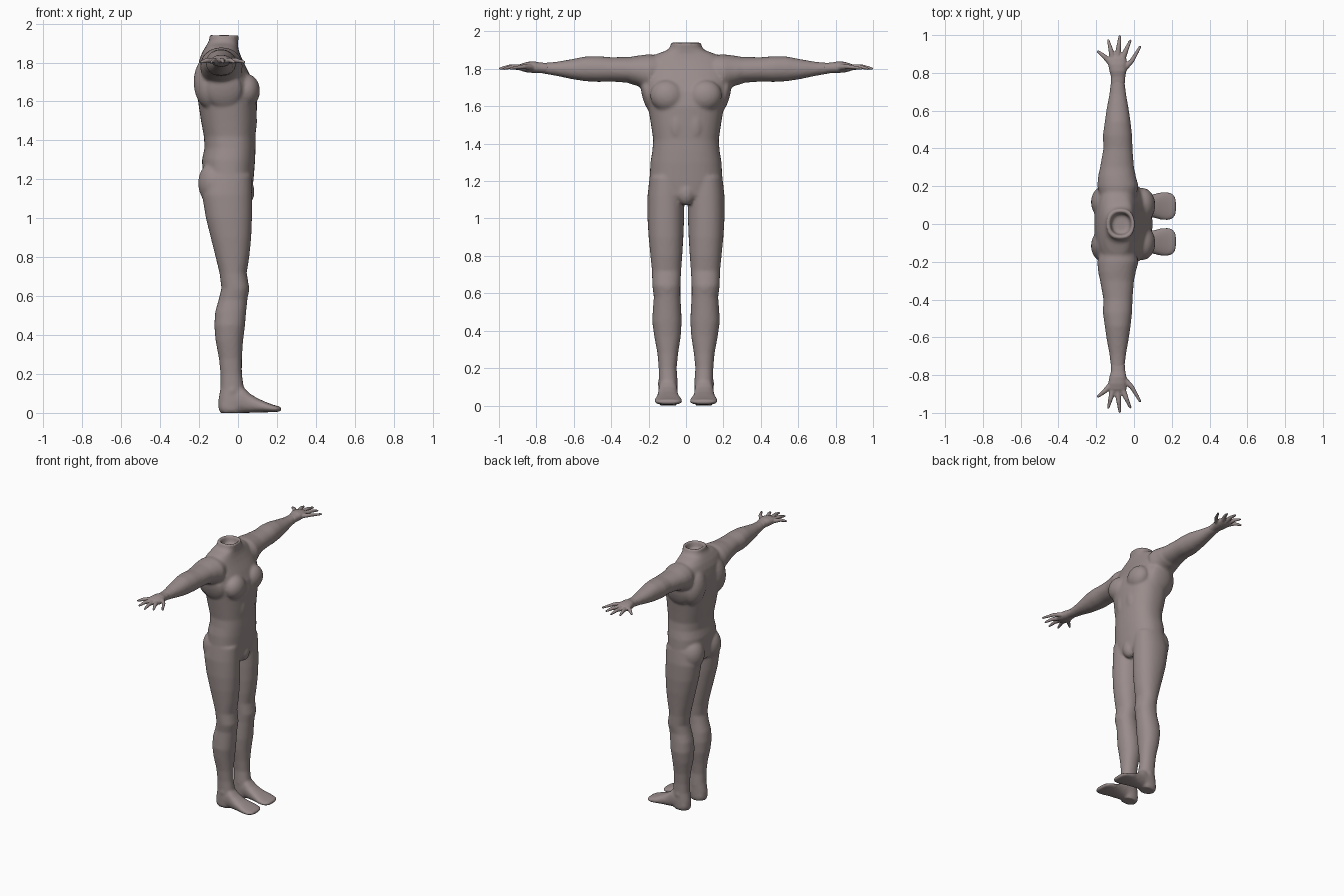
import bpy, bmesh, math
from mathutils import Vector, Matrix

skin = bpy.data.materials.new("skin mauve grey")
skin.diffuse_color = (0.32, 0.265, 0.26, 1)


def loft(bm, axis, rows, power=2.0, seg=28, flip=1):
    """Skin rounded rings (t, u_lo, u_hi, v_lo, v_hi) along an axis; flip mirrors y."""
    rings = []
    for t, u0, u1, v0, v1 in rows:
        ring = []
        for i in range(seg):
            a = 2 * math.pi * i / seg
            c, s = math.cos(a), math.sin(a)
            u = (u0 + u1) / 2 + (u1 - u0) / 2 * math.copysign(abs(c) ** (2 / power), c)
            v = (v0 + v1) / 2 + (v1 - v0) / 2 * math.copysign(abs(s) ** (2 / power), s)
            p = {'x': (t, u, v), 'y': (u, t, v), 'z': (u, v, t)}[axis]
            ring.append(bm.verts.new((p[0], p[1] * flip, p[2])))
        rings.append(ring)
    for a, b in zip(rings, rings[1:]):
        for i in range(seg):
            j = (i + 1) % seg
            bm.faces.new((a[i], a[j], b[j], b[i]))
    bm.faces.new(rings[0])
    bm.faces.new(rings[-1])


def ball(bm, centre, radii, flip=1, tilt=0):
    """Ellipsoid muscle mass, tilted about x."""
    m = (Matrix.Translation((centre[0], centre[1] * flip, centre[2]))
         @ Matrix.Rotation(tilt * flip, 4, 'X') @ Matrix.Diagonal((*radii, 1)))
    bmesh.ops.create_uvsphere(bm, u_segments=24, v_segments=14, radius=1, matrix=m)


def rod(bm, a, b, r0, r1, flip=1):
    """Tapered finger segment with rounded ends."""
    a, b = (Vector((p[0], p[1] * flip, p[2])) for p in (a, b))
    d = b - a
    m = Matrix.Translation((a + b) / 2) @ d.to_track_quat('Z', 'Y').to_matrix().to_4x4()
    bmesh.ops.create_cone(bm, cap_ends=True, segments=12, radius1=r0, radius2=r1,
                          depth=d.length, matrix=m)
    for p, r in ((a, r0), (b, r1)):
        bmesh.ops.create_uvsphere(bm, u_segments=12, v_segments=8, radius=r,
                                  matrix=Matrix.Translation(p))


def finish(bm, name, voxel, rounds):
    """Fuse the overlapping masses into one smooth skin."""
    bmesh.ops.recalc_face_normals(bm, faces=bm.faces)
    me = bpy.data.meshes.new(name)
    bm.to_mesh(me)
    bm.free()
    me.materials.append(skin)
    ob = bpy.data.objects.new(name, me)
    bpy.context.collection.objects.link(ob)
    r = ob.modifiers.new("fuse", 'REMESH')
    r.mode, r.voxel_size, r.use_smooth_shade = 'VOXEL', voxel, True
    s = ob.modifiers.new("soften", 'SMOOTH')
    s.factor, s.iterations = 0.5, rounds
    return ob


body = bmesh.new()

# torso from crotch to neck, the last rows turn down into the hollow neck
torso = [(1.09, -.10, .05, .06), (1.12, -.17, .07, .15), (1.2, -.18, .08, .195),
         (1.3, -.185, .088, .19), (1.36, -.172, .09, .18), (1.42, -.175, .09, .175),
         (1.5, -.19, .095, .187), (1.6, -.205, .098, .203), (1.68, -.21, .085, .228),
         (1.75, -.21, .055, .24), (1.81, -.20, .025, .235), (1.85, -.185, .008, .21),
         (1.88, -.168, .0, .155), (1.9, -.155, .0, .1), (1.92, -.146, .002, .083),
         (1.943, -.148, .006, .08), (1.943, -.128, -.012, .062), (1.89, -.115, -.025, .05)]
loft(body, 'z', [(z, a, b, -w, w) for z, a, b, w in torso], 2.35, 40)
ball(body, (.04, 0, 1.135), (.045, .05, .065))

leg = [(1.22, -.17, .07, .015, .195), (1.12, -.185, .072, .008, .206),
       (1.0, -.165, .072, .01, .206), (.9, -.14, .068, .014, .2), (.8, -.115, .058, .02, .19),
       (.72, -.095, .045, .026, .182), (.64, -.085, .058, .03, .18), (.58, -.1, .048, .03, .172),
       (.52, -.117, .042, .026, .177), (.45, -.122, .036, .023, .181), (.37, -.115, .026, .028, .17),
       (.28, -.098, .02, .042, .153), (.2, -.09, .02, .05, .146), (.13, -.09, .03, .045, .146),
       (.07, -.1, .04, .045, .148), (.02, -.1, .03, .045, .148), (0, -.092, .02, .052, .14)]
foot = [(-.085, .055, .14, 0, .06), (-.04, .045, .148, 0, .12), (.02, .045, .148, 0, .14),
        (.06, .042, .152, 0, .1), (.1, .034, .158, .002, .075), (.15, .02, .17, .003, .053),
        (.185, .018, .17, .004, .04), (.21, .03, .158, .006, .034), (.224, .055, .13, .01, .028)]
arm = [(.12, -.17, .0, 1.72, 1.87), (.2, -.195, .025, 1.68, 1.878), (.25, -.19, .01, 1.705, 1.872),
       (.3, -.18, .0, 1.725, 1.864), (.4, -.162, -.008, 1.732, 1.862),
       (.47, -.165, -.01, 1.73, 1.868), (.54, -.155, -.018, 1.734, 1.866),
       (.61, -.145, -.028, 1.745, 1.852), (.69, -.13, -.042, 1.762, 1.838),
       (.76, -.122, -.05, 1.774, 1.832), (.8, -.118, -.052, 1.782, 1.834)]

for s in (1, -1):
    loft(body, 'z', leg, 2.2, flip=s)
    loft(body, 'x', foot, 2.4, flip=s)
    loft(body, 'y', arm, 2.1, flip=s)
    ball(body, (.045, .1, 1.655), (.068, .092, .085), s, .3)       # chest
    ball(body, (-.14, .115, 1.7), (.088, .095, .14), s, .15)       # shoulder blade
    ball(body, (-.115, .098, 1.18), (.09, .088, .115), s)          # buttock
    ball(body, (-.09, .25, 1.79), (.1, .1, .08), s)                # deltoid
    ball(body, (-.07, .2, 1.66), (.09, .035, .1), s, -.25)         # armpit fold
    ball(body, (.028, .1, .635), (.03, .045, .05), s)              # kneecap
    ball(body, (-.03, .098, .115), (.032, .055, .03), s)           # ankle bones
    ball(body, (.058, .05, 1.5), (.04, .045, .1), s)               # belly
finish(body, "body", 0.009, 5)

# hands: palm, four fingers and a thumb
palm = [(.74, -.123, -.049, 1.776, 1.831), (.78, -.122, -.046, 1.778, 1.834),
        (.81, -.13, -.04, 1.778, 1.84), (.845, -.137, -.038, 1.78, 1.838),
        (.875, -.135, -.04, 1.787, 1.83), (.89, -.12, -.055, 1.795, 1.822)]
fingers = [((-.125, .855), (-.158, .888), (-.19, .913)), ((-.112, .875), (-.124, .925), (-.136, .972)),
           ((-.087, .885), (-.081, .94), (-.075, .994)), ((-.06, .878), (-.04, .925), (-.02, .97)),
           ((-.055, .82), (-.01, .865), (.032, .938))]
for s, side in ((1, "left"), (-1, "right")):
    hand = bmesh.new()
    loft(hand, 'y', palm, 2.3, flip=s)
    for base, knuckle, tip in fingers:
        rod(hand, (*base, 1.808), (*knuckle, 1.812), .017, .0125, s)
        rod(hand, (*knuckle, 1.812), (*tip, 1.802), .0125, .0075, s)
    finish(hand, side + "_hand", 0.005, 3)
